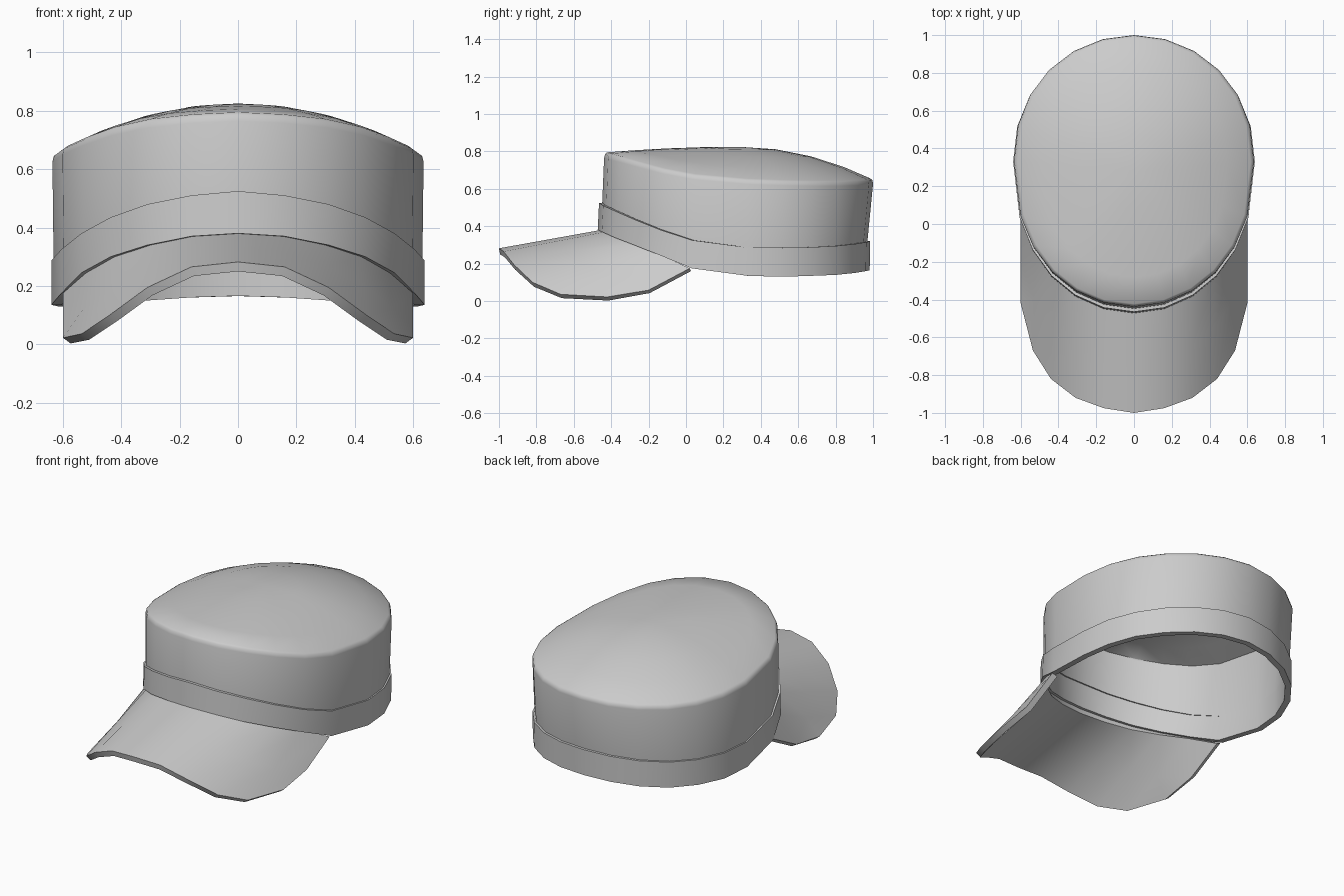
import bpy, math

if "Cube" in bpy.data.objects:
    bpy.data.objects.remove(bpy.data.objects["Cube"])

# Half-ring tables, from front (0 deg) round the side to the back (180 deg)
ANGLES = [0, 14.5, 29, 43, 57, 71, 90, 105, 120, 135, 150, 165, 180]
BAND_LOW = [.38, .37, .34, .30, .245, .175, .135, .13, .135, .14, .15, .16, .165]
BAND_TOP = [.525, .51, .48, .435, .38, .325, .287, .285, .288, .295, .305, .315, .32]
RIM = [.795, .788, .772, .745, .71, .68, .655, .648, .645, .645, .648, .652, .656]
MID_Y = 0.33


def ring(rx, front, back, heights):
    """Egg-shaped closed ring, counter-clockwise from the front."""
    half = []
    for a, z in zip(ANGLES, heights):
        c, s = math.cos(math.radians(a)), math.sin(math.radians(a))
        if c > 0:
            y = MID_Y - (MID_Y - front) * abs(c) ** 0.88
        else:
            y = MID_Y + (back - MID_Y) * abs(c) ** 0.93
        half.append((rx * s, y, z))
    return half + mirrored(half[1:-1])


def mirrored(points):
    return [(-x, y, z) for x, y, z in reversed(points)]


def loft(name, rows, thickness, angle, closed=True, tip=None):
    """Skin equal-length rows into a shell thickened inwards."""
    n = len(rows[0])
    verts = [p for row in rows for p in row]
    faces = []
    cols = n if closed else n - 1
    for r in range(len(rows) - 1):
        for i in range(cols):
            j = (i + 1) % n
            faces.append((r * n + i, r * n + j, (r + 1) * n + j, (r + 1) * n + i))
    if tip:
        last = (len(rows) - 1) * n
        verts.append(tip)
        faces += [(last + i, last + (i + 1) % n, len(verts) - 1) for i in range(n)]
    mesh = bpy.data.meshes.new(name)
    mesh.from_pydata(verts, [], faces)
    obj = bpy.data.objects.new(name, mesh)
    bpy.context.collection.objects.link(obj)
    bpy.ops.object.select_all(action='DESELECT')
    bpy.context.view_layer.objects.active = obj
    obj.select_set(True)
    solid = obj.modifiers.new("Thickness", 'SOLIDIFY')
    solid.thickness = thickness
    solid.offset = -1
    bpy.ops.object.modifier_apply(modifier=solid.name)
    bpy.ops.object.shade_smooth_by_angle(angle=math.radians(angle))
    return obj


# Crown: upright wall, rounded rim and domed top
TOP, CY = 0.825, 0.28
edge = ring(.617, -.423, .985, RIM)
dome = [[(x * r, CY + (y - CY) * r, TOP + (z - TOP) * r * r) for x, y, z in edge]
        for r in (.8, .55, .28)]
crown_rows = [ring(.632, -.448, .97, BAND_TOP),
              ring(.636, -.438, 1.0, [z - .03 for z in RIM]),
              ring(.631, -.433, .997, [z - .01 for z in RIM]),
              edge] + dome
loft("crown", crown_rows, .025, 60, tip=(0, CY, TOP))

# Band: slightly wider strip around the base of the crown
loft("band", [ring(.64, -.472, .982, BAND_LOW),
              ring(.64, -.465, .985, BAND_TOP)], .035, 40)

# Brim: curved visor, lofted from its outer edge back to the band
outer = [(0, -1, .282), (.16, -.975, .265), (.31, -.92, .195),
         (.44, -.82, .10), (.535, -.67, .036), (.6, -.42, .022)]
inner = ring(.62, -.455, .97, BAND_LOW)[:6]
inner[5] = (.6, .02, .175)
sag = [0, 0, 0, 0, -.015, -.04]
middle = [((a[0] + b[0]) / 2, (a[1] + b[1]) / 2, (a[2] + b[2]) / 2 + s)
          for a, b, s in zip(outer, inner, sag)]
brim_rows = [mirrored(row[1:]) + row for row in (outer, middle, inner)]
loft("brim", brim_rows, .033, 40, closed=False)
